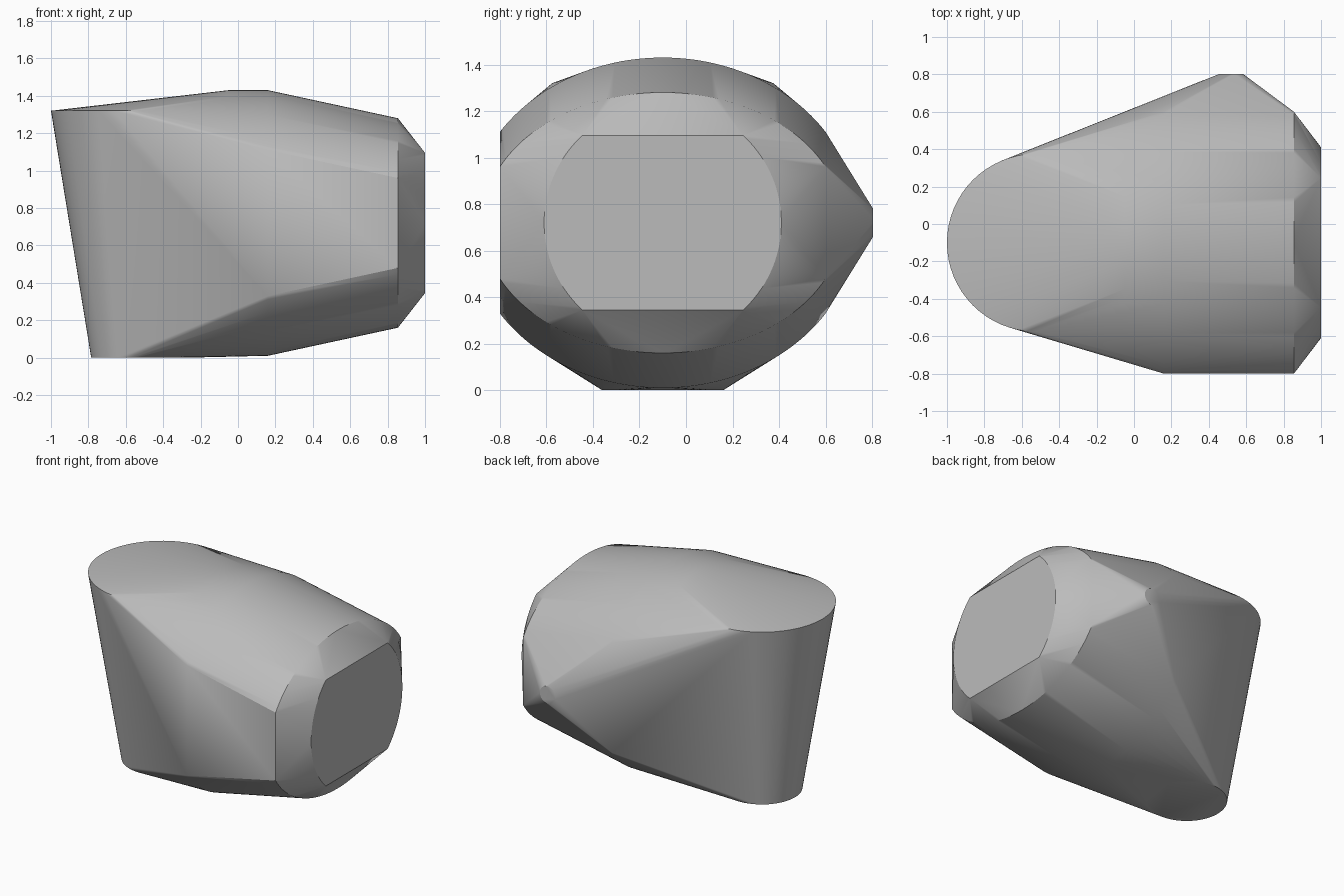
import bpy, bmesh, math
from mathutils import Vector

cube = bpy.data.objects.get("Cube")
if cube:
    bpy.data.objects.remove(cube)

MID_Y, MID_Z = -0.1, 0.72   # axis of the barrel
CUP_X = -0.525              # axis of the tapered cup


def disc(centre, radius, u, v, steps=64):
    """Points of a circle spanned by the directions u and v."""
    angles = [2 * math.pi * i / steps for i in range(steps)]
    return [Vector(centre) + radius * (math.cos(a) * Vector(u) + math.sin(a) * Vector(v))
            for a in angles]


def barrel_ring(x, ry, rz, half_y, half_z, steps=64, upper_only=False):
    """Ellipse across x, cut off flat at half_y and half_z."""
    points = []
    for side in ((1,) if upper_only else (1, -1)):
        for i in range(steps + 1):
            limit = math.asin(min(1, half_y / ry))
            a = limit * (2 * i / steps - 1)
            z = min(rz * math.cos(a), half_z)
            points.append(Vector((x, MID_Y + ry * math.sin(a), MID_Z + side * z)))
    if half_z < rz:   # exact corners of the flat cut
        y = ry * math.sqrt(1 - (half_z / rz) ** 2)
        points += [Vector((x, MID_Y + s * y, MID_Z + t * half_z))
                   for s in (1, -1) for t in (1, -1)]
    return points


X, Y, Z = (1, 0, 0), (0, 1, 0), (0, 0, 1)

# Tapered cup at one end
points = disc((CUP_X, MID_Y, 1.32), 0.475, X, Y)
points += disc((CUP_X, MID_Y, 0), 0.26, X, Y)
# Barrel, widest in the middle and narrowing to its flat end
points += barrel_ring(-0.05, 0.838, 0.71, 0.5, 1, upper_only=True)
points += barrel_ring(0.16, 0.838, 0.71, 0.7, 1)
points += barrel_ring(0.855, 0.775, 0.56, 0.7, 1)
points += barrel_ring(1.0, 0.51, 0.51, 0.51, 0.375)
# Small knob at the back
points += disc((0.52, 0.803, MID_Z), 0.062, X, Z, 24)

# Skin stretched over all the parts
bm = bmesh.new()
for p in points:
    bm.verts.new(p)
bmesh.ops.remove_doubles(bm, verts=bm.verts, dist=0.0005)
hull = bmesh.ops.convex_hull(bm, input=bm.verts)
loose = {g for g in hull["geom_interior"] + hull["geom_unused"]
         if isinstance(g, bmesh.types.BMVert)}
bmesh.ops.delete(bm, geom=list(loose), context="VERTS")
bmesh.ops.dissolve_limit(bm, angle_limit=math.radians(0.2), verts=bm.verts, edges=bm.edges)
bmesh.ops.recalc_face_normals(bm, faces=bm.faces)
mesh = bpy.data.meshes.new("body_shell")
bm.to_mesh(mesh)
bm.free()

body = bpy.data.objects.new("body_shell", mesh)
bpy.context.collection.objects.link(body)

# Plain grey
grey = bpy.data.materials.new("light_grey")
grey.use_nodes = True
colour = (0.5, 0.5, 0.5, 1)
grey.diffuse_color = colour
grey.node_tree.nodes["Principled BSDF"].inputs["Base Color"].default_value = colour
mesh.materials.append(grey)

bpy.ops.object.select_all(action="DESELECT")
body.select_set(True)
bpy.context.view_layer.objects.active = body
bpy.ops.object.shade_smooth_by_angle(angle=math.radians(30))
